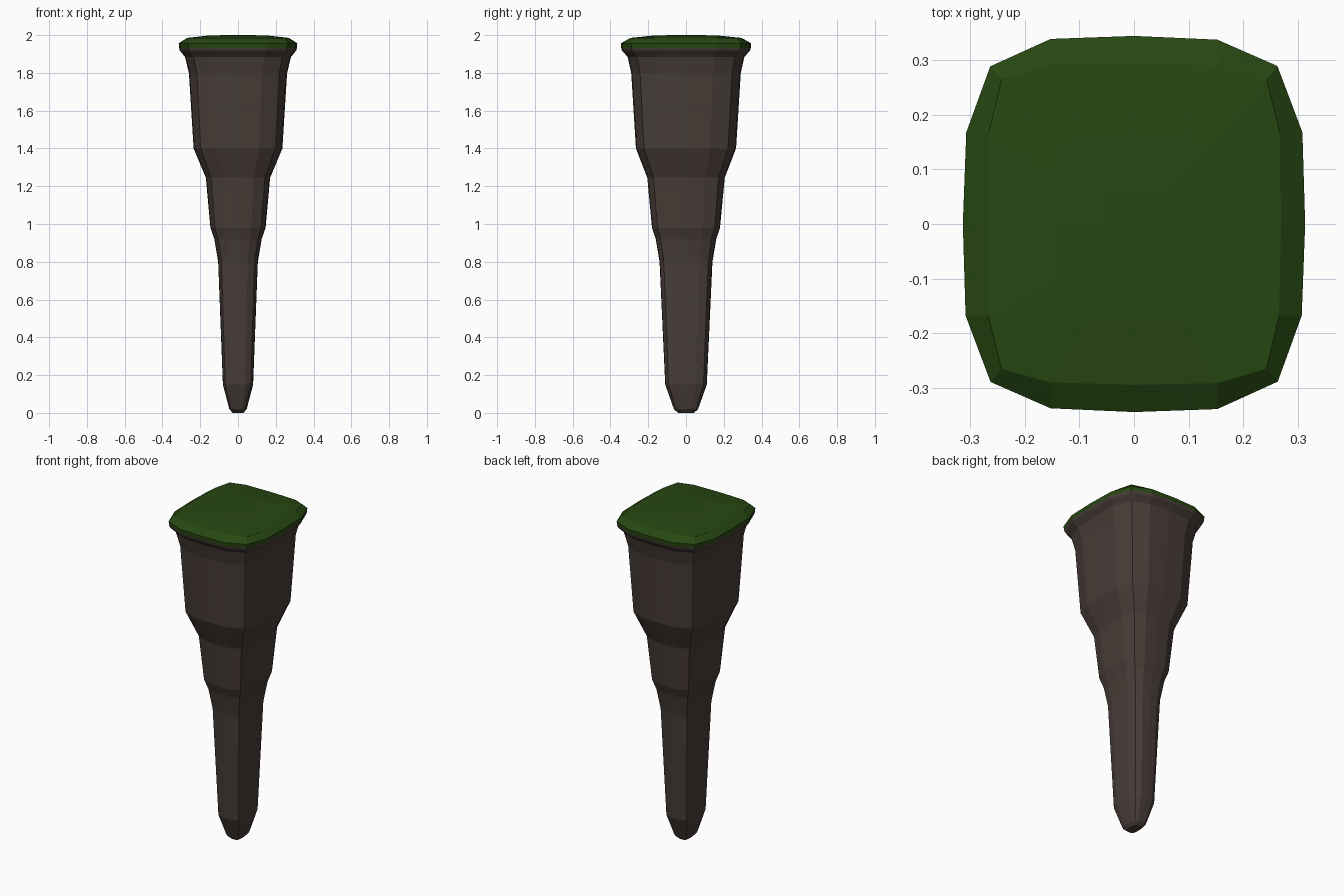
import bpy, bmesh

if "Cube" in bpy.data.objects:
    bpy.data.objects.remove(bpy.data.objects["Cube"])


def material(name, rgb):
    m = bpy.data.materials.new(name)
    m.diffuse_color = (*rgb, 1)
    m.use_nodes = True
    m.node_tree.nodes["Principled BSDF"].inputs["Base Color"].default_value = m.diffuse_color
    return m


brown = material("dark earth brown", (0.065, 0.047, 0.040))
green = material("moss green", (0.020, 0.064, 0.006))

# Rounded-square quarter sections, from +x to just before +y
SOFT = [(1, 0), (0.984, 0.487), (0.838, 0.84), (0.487, 0.98)]
SQUARE = [(1, 0), (0.99, 0.57), (0.9, 0.9), (0.57, 0.985)]


def section(quarter):
    pts, quad = [], list(quarter)
    for _ in range(4):
        pts += quad
        quad = [(-y, x) for x, y in quad]
    return pts


def loft(name, rings, mat, cap_bottom, cap_top):
    """Skin a stack of (half x, half y, z, quarter section) rings."""
    bm = bmesh.new()
    loops = [[bm.verts.new((x * hx, y * hy, z)) for x, y in section(q)]
             for hx, hy, z, q in rings]
    n = len(loops[0])
    for a, b in zip(loops, loops[1:]):
        for i in range(n):
            j = (i + 1) % n
            bm.faces.new((a[i], a[j], b[j], b[i]))
    if cap_bottom:
        bm.faces.new(loops[0][::-1])
    if cap_top:
        bm.faces.new(loops[-1])
    bmesh.ops.recalc_face_normals(bm, faces=bm.faces)
    me = bpy.data.meshes.new(name)
    bm.to_mesh(me)
    bm.free()
    me.materials.append(mat)
    ob = bpy.data.objects.new(name, me)
    bpy.context.collection.objects.link(ob)
    return ob


# Stepped, tapering pillar
pillar = [
    (0.028, 0.042, 0.0), (0.046, 0.064, 0.02), (0.08, 0.11, 0.15),
    (0.105, 0.14, 0.80), (0.125, 0.16, 0.92), (0.146, 0.18, 0.98),
    (0.17, 0.205, 1.245), (0.235, 0.265, 1.40), (0.26, 0.29, 1.80),
    (0.281, 0.309, 1.885), (0.308, 0.339, 1.918), (0.312, 0.343, 1.933),
]
loft("stone_pillar", [(*r, SOFT) for r in pillar], brown, True, True)

# Slightly domed moss cap
loft("moss_cap", [
    (0.312, 0.343, 1.933, SOFT), (0.314, 0.345, 1.956, SOFT),
    (0.27, 0.295, 1.985, SQUARE), (0.155, 0.17, 1.998, SQUARE),
    (0.06, 0.07, 2.0, SQUARE),
], green, False, True)
